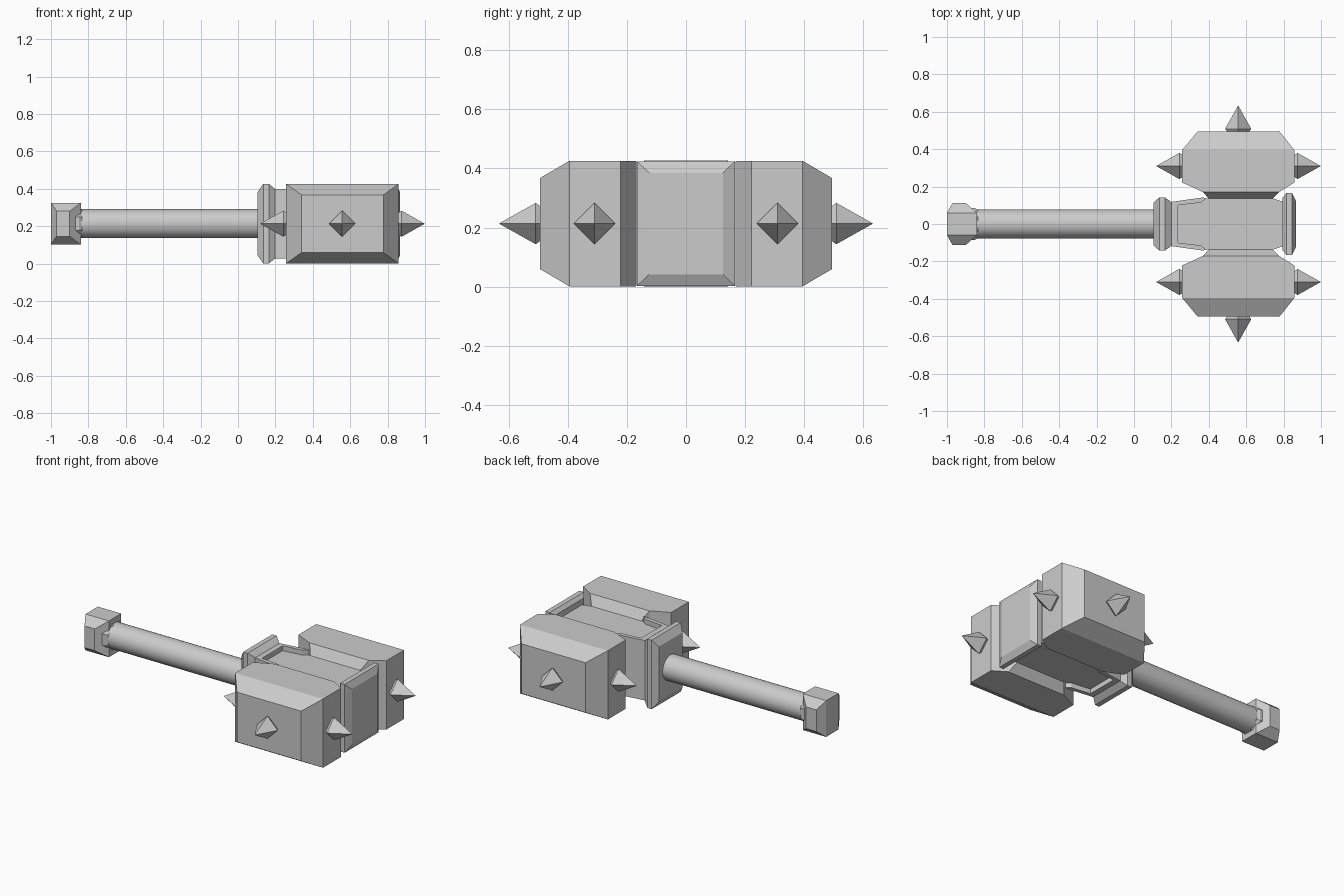
import bpy, bmesh, math
from mathutils import Vector

if "Cube" in bpy.data.objects:
    bpy.data.objects.remove(bpy.data.objects["Cube"])

CZ = 0.2135  # height of the hammer's long axis

grey = bpy.data.materials.new("plain_grey")
grey.diffuse_color = (0.6, 0.6, 0.6, 1)
grey.use_nodes = True
grey.node_tree.nodes["Principled BSDF"].inputs["Base Color"].default_value = grey.diffuse_color


def make(name, bm, smooth=False):
    bmesh.ops.recalc_face_normals(bm, faces=bm.faces)
    me = bpy.data.meshes.new(name)
    bm.to_mesh(me)
    bm.free()
    me.materials.append(grey)
    ob = bpy.data.objects.new(name, me)
    bpy.context.collection.objects.link(ob)
    if smooth:
        bpy.context.view_layer.objects.active = ob
        ob.select_set(True)
        bpy.ops.object.shade_smooth_by_angle(angle=math.radians(30))
        ob.select_set(False)
    return ob


def loft(name, rings, smooth=False):
    """Skin a list of equally long point rings and cap both ends."""
    bm = bmesh.new()
    vs = [[bm.verts.new(p) for p in r] for r in rings]
    n = len(vs[0])
    for a, b in zip(vs, vs[1:]):
        for i in range(n):
            j = (i + 1) % n
            bm.faces.new((a[i], a[j], b[j], b[i]))
    bm.faces.new(vs[0])
    bm.faces.new(vs[-1])
    return make(name, bm, smooth)


SQ = ((-1, -1), (1, -1), (1, 1), (-1, 1))


def rect_x(x, hy, hz):
    return [(x, a * hy, CZ + b * hz) for a, b in SQ]


def rect_y(y, x0, x1, hz):
    cx, hx = (x0 + x1) / 2, (x1 - x0) / 2
    return [(cx + a * hx, y, CZ + b * hz) for a, b in SQ]


def circle_x(x, r, n):
    return [(x, r * math.cos(t), CZ + r * math.sin(t))
            for t in (2 * math.pi * (i + 0.5) / n for i in range(n))]


def spike(name, base, direction):
    """Four-sided spike with a small bevelled foot."""
    d = Vector(direction)
    side, up = d.cross((0, 0, 1)), Vector((0, 0, 1))
    rings = []
    for dist, r in ((-0.02, 0.055), (0, 0.06), (0.014, 0.07), (0.137, 0.001)):
        c = Vector(base) + d * dist
        rings.append([c + side * r, c + up * r, c - side * r, c - up * r])
    loft(name, rings)


# Handle
loft("handle", [circle_x(-0.85, 0.078, 32), circle_x(0.12, 0.078, 32)], True)

# Pommel with tapered cheeks, and the ring where it meets the handle
loft("pommel", [rect_y(-0.113, -0.97, -0.9, 0.067),
                rect_y(-0.06, -1.0, -0.84, 0.112),
                rect_y(0.06, -1.0, -0.84, 0.112),
                rect_y(0.113, -0.97, -0.9, 0.067)])
loft("pommel_ring", [circle_x(-0.92, 0.075, 8), circle_x(-0.875, 0.092, 8),
                     circle_x(-0.85, 0.092, 8), circle_x(-0.833, 0.08, 8)])

# Collar on the handle side of the head
loft("head_collar", [rect_x(0.105, 0.115, 0.17), rect_x(0.135, 0.142, 0.213),
                     rect_x(0.165, 0.142, 0.213), rect_x(0.2, 0.117, 0.185)])

# Core joining the two striking blocks
loft("head_core", [rect_x(0.19, 0.11, 0.155), rect_x(0.37, 0.135, 0.155),
                   rect_x(0.74, 0.138, 0.155), rect_x(0.81, 0.115, 0.155)])

# Forked rim standing above the core
half = [(0.19, 0.117), (0.37, 0.142), (0.385, 0.137), (0.36, 0.115), (0.235, 0.1)]
outline = half + [(x, -y) for x, y in reversed(half)]
loft("forked_rim", [[(x, y, CZ + s * 0.185) for x, y in outline] for s in (-1, 1)])

# Cap plate at the far end of the head
loft("end_plate", [rect_x(0.795, 0.14, 0.19), rect_x(0.815, 0.166, 0.211),
                   rect_x(0.845, 0.166, 0.211), rect_x(0.865, 0.125, 0.172)])

# Striking blocks and their spikes, mirrored front and back
for s, side in ((-1, "front"), (1, "back")):
    loft(side + "_block", [rect_y(s * 0.135, 0.40, 0.74, 0.155),
                           rect_y(s * 0.17, 0.37, 0.775, 0.2125),
                           rect_y(s * 0.222, 0.257, 0.858, 0.2125),
                           rect_y(s * 0.395, 0.257, 0.858, 0.2125),
                           rect_y(s * 0.495, 0.34, 0.778, 0.154)])
    spike(side + "_face_spike", (0.557, s * 0.495, CZ), (0, s, 0))
    spike(side + "_handle_side_spike", (0.257, s * 0.31, CZ), (-1, 0, 0))
    spike(side + "_end_spike", (0.86, s * 0.31, CZ), (1, 0, 0))
